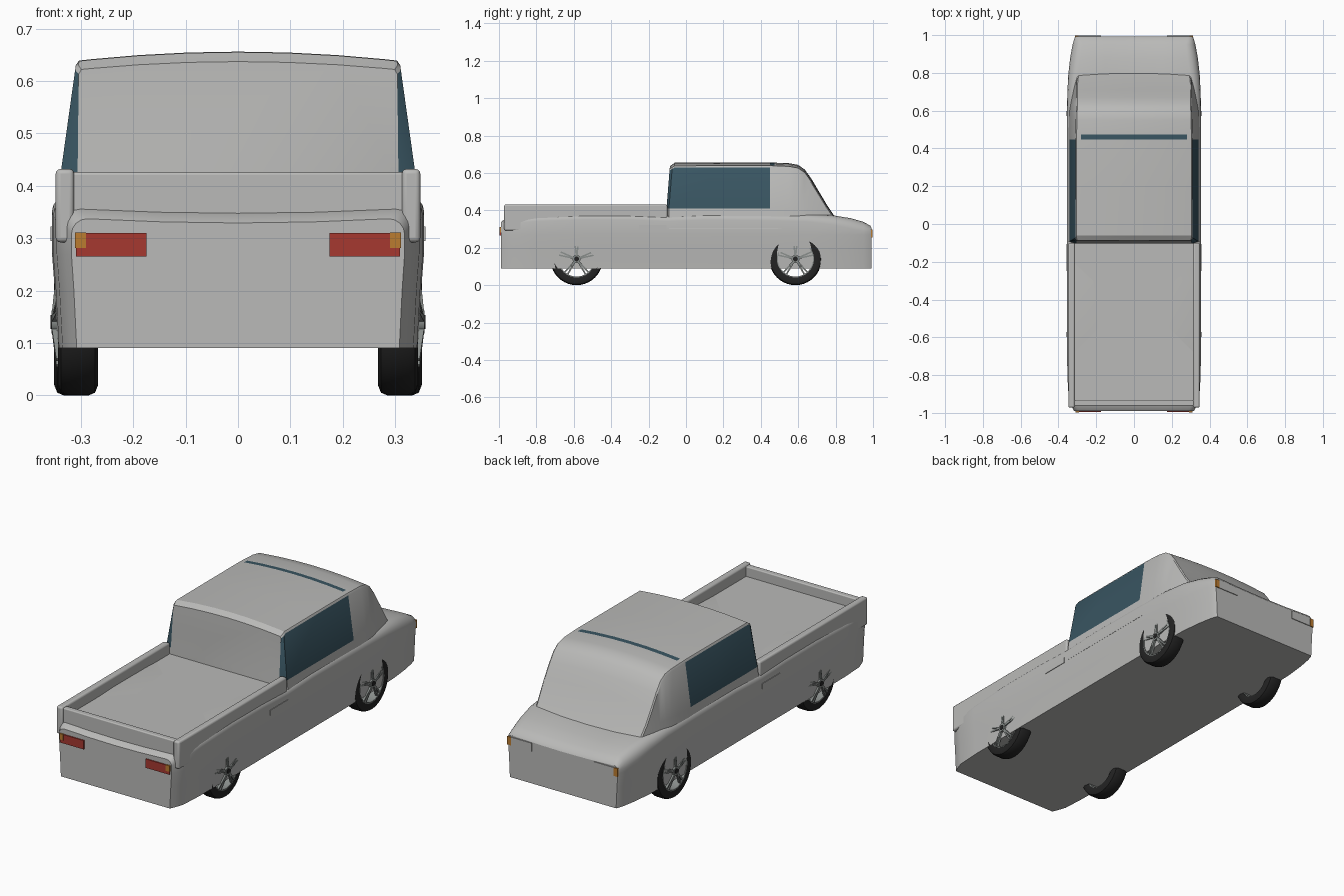
import bpy, bmesh, math
from mathutils import Matrix, Vector

if "Cube" in bpy.data.objects:
    bpy.data.objects.remove(bpy.data.objects["Cube"])


def material(name, r, g, b):
    m = bpy.data.materials.new(name)
    m.use_nodes = True
    m.diffuse_color = (r, g, b, 1)
    m.node_tree.nodes["Principled BSDF"].inputs["Base Color"].default_value = (r, g, b, 1)
    return m


PAINT = material("grey paint", 0.49, 0.49, 0.48)
GLASS = material("dark blue glass", 0.04, 0.09, 0.12)
RED = material("red lens", 0.38, 0.04, 0.03)
AMBER = material("amber lens", 0.5, 0.2, 0.03)
RUBBER = material("black rubber", 0.017, 0.017, 0.017)
ALLOY = material("alloy metal", 0.25, 0.27, 0.26)


def finish(name, bm, *mats, angle=30):
    bmesh.ops.recalc_face_normals(bm, faces=bm.faces)
    mesh = bpy.data.meshes.new(name)
    bm.to_mesh(mesh)
    bm.free()
    for m in mats:
        mesh.materials.append(m)
    ob = bpy.data.objects.new(name, mesh)
    bpy.context.collection.objects.link(ob)
    bpy.ops.object.select_all(action="DESELECT")
    ob.select_set(True)
    bpy.context.view_layer.objects.active = ob
    bpy.ops.object.shade_smooth_by_angle(angle=math.radians(angle))
    return ob


def loft(name, halves, mats, rule=None, angle=30):
    """Skin mirrored half sections, each running from lower side to top centre."""
    bm = bmesh.new()
    rings = []
    for half in halves:
        full = half + [(-x, y, z) for x, y, z in reversed(half[:-1])]
        rings.append([bm.verts.new(p) for p in full])
    n = len(rings[0])
    for a, b in zip(rings, rings[1:]):
        for i in range(n):
            j = (i + 1) % n
            f = bm.faces.new((a[i], a[j], b[j], b[i]))
            if rule:
                f.material_index = rule(f.calc_center_median())
    bm.faces.new(rings[0])
    bm.faces.new(rings[-1])
    return finish(name, bm, *mats, angle=angle)


def box(name, x, y, z, mat, bevel=0):
    bm = bmesh.new()
    bmesh.ops.create_cube(bm, size=1)
    for v in bm.verts:
        v.co = [lo + (c + 0.5) * (hi - lo) for c, (lo, hi) in zip(v.co, (x, y, z))]
    ob = finish(name, bm, mat)
    if bevel:
        mod = ob.modifiers.new("soft edges", "BEVEL")
        mod.width, mod.segments = bevel, 3
    return ob


# Lower body: y, half width, shoulder height, shoulder radius
BODY = [(-0.99, 0.318, 0.337, 0.03), (-0.965, 0.33, 0.355, 0.03),
        (-0.92, 0.346, 0.362, 0.03), (-0.8, 0.353, 0.372, 0.03),
        (-0.55, 0.355, 0.381, 0.03), (-0.3, 0.355, 0.38, 0.03),
        (-0.1, 0.355, 0.372, 0.03), (0.1, 0.355, 0.38, 0.03),
        (0.45, 0.355, 0.381, 0.035), (0.65, 0.354, 0.38, 0.04),
        (0.78, 0.349, 0.374, 0.05), (0.88, 0.338, 0.358, 0.055),
        (0.95, 0.325, 0.338, 0.05), (0.985, 0.315, 0.318, 0.03),
        (0.993, 0.31, 0.305, 0.02)]


def body_section(y, w, top, r):
    pts = [(w * 0.968, y, 0.09), (w * 0.985, y, 0.2), (w, y, 0.27)]
    for k in range(5):
        a = k * math.pi / 8
        pts.append((w - r + r * math.cos(a), y, top - r + r * math.sin(a)))
    return pts + [(w * 0.45, y, top - 0.006), (0, y, top - 0.008)]


loft("body", [body_section(*s) for s in BODY], [PAINT])

# Cab: y, roof edge height, crown, narrowing
CAB = [(-0.105, 0.622, 0.015, 0.9), (-0.092, 0.63, 0.016, 1),
       (-0.08, 0.638, 0.017, 1), (0.2, 0.639, 0.017, 1),
       (0.448, 0.639, 0.017, 1), (0.473, 0.638, 0.017, 1),
       (0.55, 0.635, 0.017, 0.995), (0.6, 0.626, 0.017, 0.985),
       (0.635, 0.602, 0.016, 0.97), (0.67, 0.555, 0.015, 0.95),
       (0.71, 0.49, 0.012, 0.925), (0.75, 0.425, 0.01, 0.895),
       (0.79, 0.367, 0.008, 0.86), (0.82, 0.325, 0.005, 0.83)]


def cab_section(y, edge, crown, narrow):
    def width(z):
        w = (0.339 - (z - 0.42) * 0.14) * narrow
        return max(w, 0.304) if y < 0 else w

    def lean(z):
        return y + (max(z, 0.4) - 0.4) * 0.08 if y < 0 else y

    low = 0.3
    sill = min(0.41, edge - 0.018)
    head = edge - 0.009
    pts = [(width(z), lean(z), z) for z in (low, sill, head)]
    w = width(edge) - 0.005
    for x in (w, min(0.28, w * 0.93), 0.19, 0.095, 0):
        z = edge + crown * (1 - (x / w) ** 2)
        pts.append((x, lean(z), z))
    return pts


def cab_rule(c):
    side_window = abs(c.x) > 0.3 and c.y < 0.448 and 0.43 < c.z < 0.62
    roof_strip = abs(c.x) < 0.26 and 0.448 < c.y < 0.473 and c.z > 0.6
    return int(side_window or roof_strip)


loft("cab", [cab_section(*s) for s in CAB], [PAINT, GLASS], cab_rule)

# Cargo bed
box("bed_floor", (-0.318, 0.318), (-0.94, -0.09), (0.3, 0.376), PAINT)
box("tailgate", (-0.318, 0.318), (-0.962, -0.932), (0.3, 0.426), PAINT, 0.005)


def wheel(label, side, y, outer):
    """Open tyre and rim rings with a five-spoke alloy star."""
    zc, turns = 0.14, 40

    def ring(bm, profile):
        loops = []
        for k in range(turns):
            a = k * math.tau / turns
            loops.append([bm.verts.new((side * x, y + r * math.cos(a), zc + r * math.sin(a)))
                          for x, r in profile])
        for k in range(turns):
            a, b = loops[k], loops[(k + 1) % turns]
            for i in range(len(profile)):
                j = (i + 1) % len(profile)
                bm.faces.new((a[i], a[j], b[j], b[i]))

    inner = outer - 0.077
    bm = bmesh.new()
    ring(bm, [(inner + 0.004, 0.098), (inner, 0.12), (inner + 0.006, 0.135),
              (inner + 0.018, 0.14), (outer - 0.018, 0.14), (outer - 0.006, 0.135),
              (outer, 0.12), (outer - 0.004, 0.098)])
    finish(label + "_tyre", bm, RUBBER, angle=40)

    bm = bmesh.new()
    ring(bm, [(inner + 0.006, 0.094), (inner + 0.006, 0.099),
              (outer - 0.003, 0.099), (outer - 0.003, 0.094)])
    for k in range(5):
        for offset in (-0.1, 0.1):
            a = math.pi / 2 + k * math.tau / 5
            bar = bmesh.ops.create_cube(bm, size=1)["verts"]
            for v in bar:
                far = v.co.y > 0
                x = (0.347 if far else 0.356) + v.co.x * 0.012 - 0.006
                r = 0.096 if far else 0.012
                t = v.co.z * 0.008 + offset * r
                v.co = (side * x, y + r * math.cos(a) - t * math.sin(a),
                        zc + r * math.sin(a) + t * math.cos(a))
    finish(label + "_spokes", bm, ALLOY)

    for part, r, x0, x1, mat in (("hub", 0.022, 0.33, 0.356, ALLOY),
                                 ("hub_cap", 0.013, 0.35, 0.358, RUBBER)):
        bm = bmesh.new()
        place = Matrix.Translation((side * (x0 + x1) / 2, y, zc)) @ Matrix.Rotation(math.pi / 2, 4, "Y")
        bmesh.ops.create_cone(bm, cap_ends=True, segments=20, radius1=r, radius2=r,
                              depth=x1 - x0, matrix=place)
        finish(label + "_" + part, bm, mat)


# Paired parts
for side, word in ((1, "left"), (-1, "right")):
    def span(a, b):
        return tuple(sorted((side * a, side * b)))

    box(word + "_bed_rail", span(0.313, 0.348), (-0.972, -0.1), (0.292, 0.432), PAINT, 0.009)
    box(word + "_door_handle", span(0.35, 0.358), (-0.25, -0.105), (0.295, 0.322), PAINT)
    box(word + "_red_light", span(0.175, 0.309), (-0.996, -0.987), (0.265, 0.31), RED)
    box(word + "_red_light_corner", span(0.29, 0.311), (-0.998, -0.989), (0.281, 0.311), AMBER)
    box(word + "_headlight", span(0.175, 0.295), (0.989, 0.997), (0.255, 0.297), PAINT)
    box(word + "_headlight_corner", span(0.29, 0.312), (0.989, 0.998), (0.255, 0.297), AMBER)
    wheel("front_" + word, side, -0.585, 0.344)
    wheel("rear_" + word, side, 0.585, 0.351)
